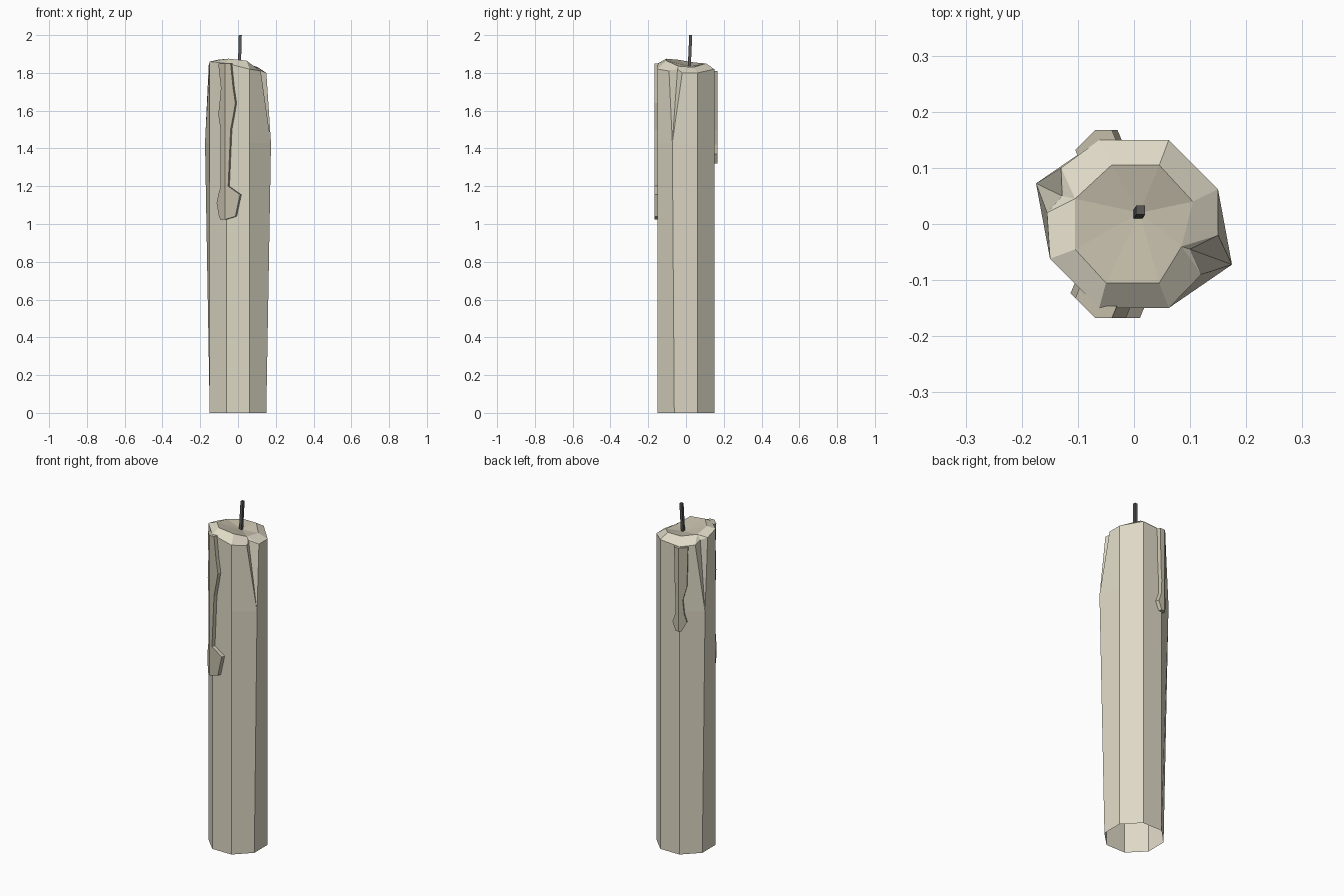
import bpy, bmesh, math
from mathutils import Vector

if "Cube" in bpy.data.objects:
    bpy.data.objects.remove(bpy.data.objects["Cube"])


def material(name, rgb):
    m = bpy.data.materials.new(name)
    m.diffuse_color = (*rgb, 1)
    m.use_nodes = True
    m.node_tree.nodes["Principled BSDF"].inputs["Base Color"].default_value = m.diffuse_color
    return m


WAX = material("pale wax", (0.73, 0.69, 0.56))
MELT = material("melted wax", (0.55, 0.51, 0.40))
CHAR = material("charred wick", (0.10, 0.095, 0.09))


def finish(bm, name, mat, closed=True):
    if closed:
        bmesh.ops.recalc_face_normals(bm, faces=bm.faces)
    me = bpy.data.meshes.new(name)
    bm.to_mesh(me)
    bm.free()
    me.materials.append(mat)
    ob = bpy.data.objects.new(name, me)
    bpy.context.collection.objects.link(ob)


R = 0.162
BULGE_Z = 1.43


def corner(k, r=R):
    a = math.radians(22.5 + 45 * k)
    return Vector((r * math.cos(a), r * math.sin(a), 0))


def at(v, z):
    return Vector((v[0], v[1], z))


# Rim heights, inner pool edge, and the two V-shaped notches (after, centre, before)
rim_z = [1.80, 1.82, 1.81, 1.82, 1.86, 1.85, 1.82, 1.80]
pool = [(0.105, 0.04, 1.83), (0.045, 0.105, 1.85), (-0.04, 0.105, 1.85), (-0.105, 0.045, 1.855),
        (-0.105, -0.045, 1.87), (-0.05, -0.105, 1.875), (0.045, -0.105, 1.865), (0.085, -0.04, 1.835)]
notches = {3: [(-0.13, 0.10, 1.82), (-0.128, 0.05, 1.83), (-0.155, 0.02, 1.84)],
           7: [(0.12, -0.09, 1.81), (0.10, -0.045, 1.82), (0.15, -0.02, 1.80)]}

# Candle body: open octagonal tube with two bulging corners and a sloping rim
bm = bmesh.new()
low = [bm.verts.new(corner(k)) for k in range(8)]
mid = [bm.verts.new(at(corner(k, 0.189 if k in notches else R), BULGE_Z)) for k in range(8)]
top = [[bm.verts.new(p) for p in notches.get(k, [at(corner(k), rim_z[k])])] for k in range(8)]
inner = [bm.verts.new(p) for p in pool]
for k in range(8):
    n = (k + 1) % 8
    bm.faces.new((low[k], low[n], mid[n], mid[k]))
    bm.faces.new((mid[k], mid[n], top[n][0], top[k][-1]))
    bm.faces.new((top[k][-1], top[n][0], inner[n], inner[k]))
    for a, b in zip(top[k], top[k][1:]):
        bm.faces.new((mid[k], b, a))
        bm.faces.new((a, b, inner[k]))
finish(bm, "candle_body", WAX, closed=False)

# Melted pool: shallow dish inside the rim
bm = bmesh.new()
ring = [bm.verts.new(p) for p in pool]
centre = bm.verts.new((0.01, 0.02, 1.835))
for k in range(8):
    bm.faces.new((ring[k], ring[(k + 1) % 8], centre))
finish(bm, "melted_pool", MELT, closed=False)


# Wax drips: raised strips folded round a body corner; rows are (z, width before, width after)
def drip(name, k, rows):
    c, out = corner(k), corner(k, R + 0.019)
    before = (corner(k - 1) - c).normalized()
    after = (corner(k + 1) - c).normalized()
    inn = corner(k, R - 0.004)
    bm = bmesh.new()
    loops = []
    for z, l, r in rows:
        pts = [inn + before * l, out + before * l, out, out + after * r, inn + after * r, inn]
        loops.append([bm.verts.new(at(p, z)) for p in pts])
    for a, b in zip(loops, loops[1:]):
        for i in range(6):
            j = (i + 1) % 6
            bm.faces.new((a[i], a[j], b[j], b[i]))
    for e in (loops[0], loops[-1]):
        bm.faces.new((e[0], e[1], e[2], e[5]))
        bm.faces.new((e[5], e[2], e[3], e[4]))
    finish(bm, name, MELT)


drip("front_drip", 5, [(1.85, 0.05, 0.03), (1.72, 0.03, 0.043), (1.64, 0.04, 0.055),
                       (1.58, 0.05, 0.045), (1.50, 0.032, 0.03), (1.20, 0.032, 0.017),
                       (1.155, 0.05, 0.08), (1.11, 0.062, 0.07), (1.04, 0.045, 0.055),
                       (1.025, 0.035, 0.005)])
drip("back_drip", 2, [(1.81, 0.03, 0.05), (1.58, 0.025, 0.045), (1.50, 0.02, 0.022),
                      (1.42, 0.022, 0.03), (1.37, 0.04, 0.045), (1.32, 0.02, 0.015)])

# Wick: thin square rod with a slight lean
bm = bmesh.new()
bmesh.ops.create_cube(bm, size=1)
for v in bm.verts:
    up = v.co.z > 0
    v.co = Vector((v.co.x * 0.016 + (0.012 if up else 0.007),
                   v.co.y * 0.016 + (0.025 if up else 0.017),
                   2.0 if up else 1.82))
finish(bm, "wick", CHAR)
